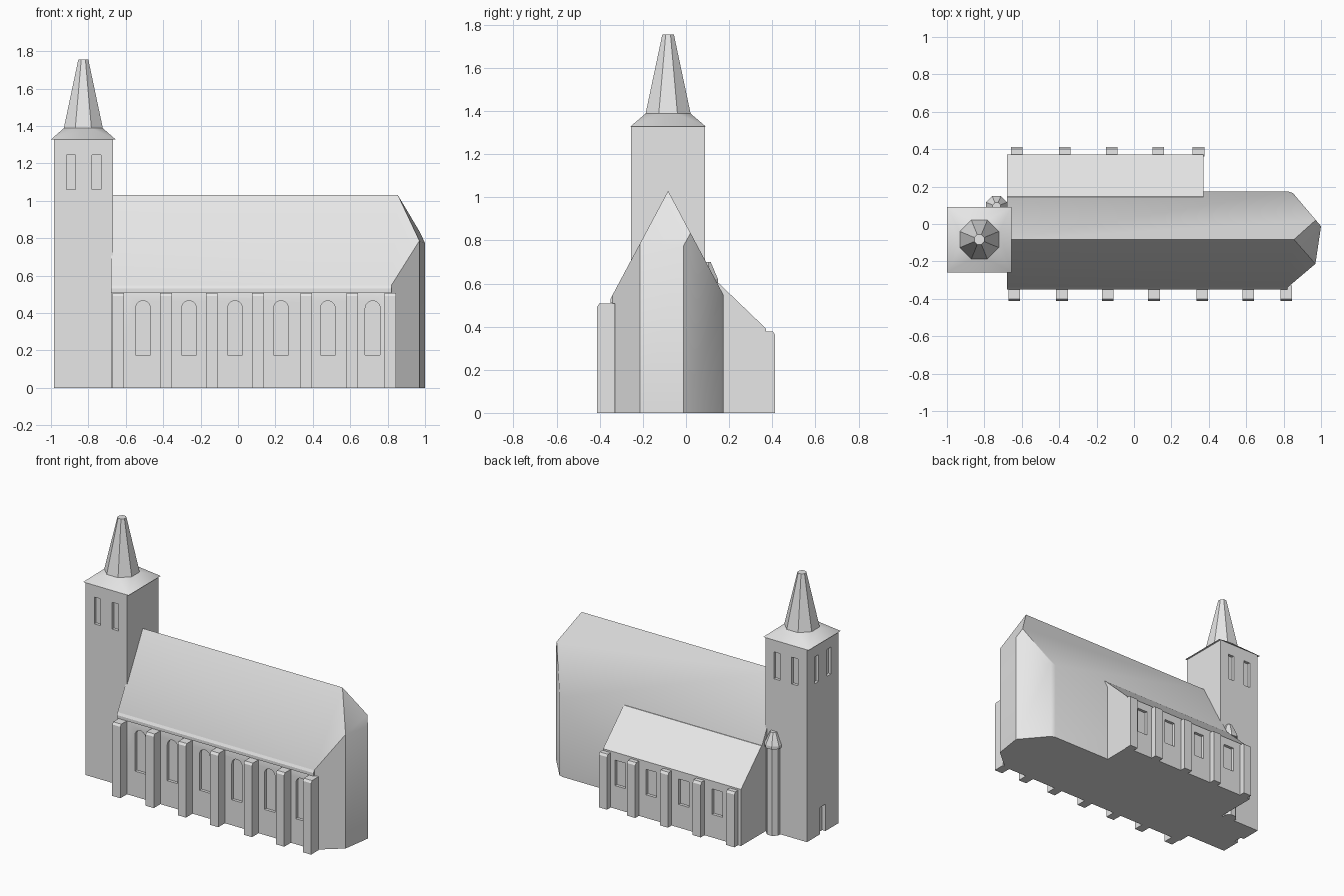
import bpy, bmesh, math
from mathutils import Vector

if "Cube" in bpy.data.objects:
    bpy.data.objects.remove(bpy.data.objects["Cube"])

stone = bpy.data.materials.new("light_stone")
stone.diffuse_color = (0.8, 0.8, 0.8, 1)
stone.use_nodes = True
stone.node_tree.nodes["Principled BSDF"].inputs["Base Color"].default_value = stone.diffuse_color


def finish(name, bm, smooth=None):
    """Turn a bmesh into a named object."""
    bmesh.ops.remove_doubles(bm, verts=bm.verts, dist=1e-5)
    bmesh.ops.recalc_face_normals(bm, faces=bm.faces)
    me = bpy.data.meshes.new(name)
    bm.to_mesh(me)
    bm.free()
    me.materials.append(stone)
    ob = bpy.data.objects.new(name, me)
    bpy.context.collection.objects.link(ob)
    if smooth:
        smooth_by_angle(ob, smooth)
    return ob


def smooth_by_angle(ob, angle):
    bpy.ops.object.select_all(action='DESELECT')
    ob.select_set(True)
    bpy.context.view_layer.objects.active = ob
    bpy.ops.object.shade_smooth_by_angle(angle=math.radians(angle))


def loft(bm, *rings):
    """Bridge rings of equal length and cap both ends."""
    rows = [[bm.verts.new(p) for p in r] for r in rings]
    n = len(rows[0])
    for a, b in zip(rows, rows[1:]):
        for i in range(n):
            j = (i + 1) % n
            bm.faces.new((a[i], a[j], b[j], b[i]))
    bm.faces.new(rows[0][::-1])
    bm.faces.new(rows[-1])


def prism_x(bm, profile, x0, x1):
    """Extrude a (y, z) profile along x."""
    loft(bm, [(x0, y, z) for y, z in profile], [(x1, y, z) for y, z in profile])


def prism_y(bm, profile, y0, y1):
    """Extrude an (x, z) profile along y."""
    loft(bm, [(x, y0, z) for x, z in profile], [(x, y1, z) for x, z in profile])


def rect(a0, a1, b0, b1):
    return [(a0, b0), (a1, b0), (a1, b1), (a0, b1)]


def octagon(cx, cy, r, z):
    return [(cx + r * math.cos(math.radians(22.5 + 45 * i)),
             cy + r * math.sin(math.radians(22.5 + 45 * i)), z) for i in range(8)]


def carve(ob, bm):
    """Cut the recesses in bm out of ob."""
    cutter = finish("cutter", bm)
    cutter.hide_render = True
    mod = ob.modifiers.new("recesses", 'BOOLEAN')
    mod.operation = 'DIFFERENCE'
    mod.solver = 'EXACT'
    mod.object = cutter
    bpy.ops.object.select_all(action='DESELECT')
    bpy.context.view_layer.objects.active = ob
    ob.select_set(True)
    bpy.ops.object.modifier_apply(modifier=mod.name)
    bpy.data.objects.remove(cutter)


# Nave with angled east end: footprint prism trimmed by the roof planes
foot = [(-0.68, -0.34), (0.82, -0.34), (0.97, -0.213), (1.0, -0.012),
        (0.85, 0.165), (0.82, 0.175), (-0.68, 0.175)]
bm = bmesh.new()
loft(bm, [(x, y, 0) for x, y in foot], [(x, y, 1.2) for x, y in foot])
ridge = Vector((0.855, -0.083, 1.03))
hip = (Vector((0.97, -0.213, 0.786)) - ridge).cross(Vector((0.97, 0.02, 0.837)) - ridge)
for normal in (Vector((0, -1.875, 1)), Vector((0, 1.88, 1)), hip):
    cut = bmesh.ops.bisect_plane(bm, geom=bm.verts[:] + bm.edges[:] + bm.faces[:], dist=1e-6,
                                 plane_co=ridge, plane_no=normal, clear_outer=True)
    edges = [e for e in cut["geom_cut"] if isinstance(e, bmesh.types.BMEdge)]
    bmesh.ops.holes_fill(bm, edges=edges)
nave = finish("nave", bm)

# Arched south windows
bm = bmesh.new()
for cx in (-0.508, -0.262, -0.016, 0.23, 0.48, 0.72):
    arch = [(cx + 0.04 * math.cos(math.pi * i / 10), 0.425 + 0.04 * math.sin(math.pi * i / 10))
            for i in range(11)]
    prism_y(bm, [(cx - 0.04, 0.176), (cx + 0.04, 0.176)] + arch, -0.4, -0.32)
carve(nave, bm)
smooth_by_angle(nave, 35)

# South eave strip
bm = bmesh.new()
prism_x(bm, [(-0.335, 0.51), (-0.349, 0.51), (-0.349, 0.531), (-0.335, 0.557)], -0.68, 0.82)
finish("nave_eave", bm)

# North aisle with lean-to roof and square windows
bm = bmesh.new()
prism_x(bm, [(0.1, 0), (0.372, 0), (0.372, 0.39), (0.148, 0.605), (0.1, 0.605)], -0.68, 0.372)
aisle = finish("north_aisle", bm)
bm = bmesh.new()
for cx in (-0.5, -0.245, 0.005, 0.24):
    prism_y(bm, rect(cx - 0.04, cx + 0.04, 0.16, 0.335), 0.352, 0.45)
carve(aisle, bm)


# Buttresses
def buttresses(name, centres, side, inner, height):
    bm = bmesh.new()
    for cx in centres:
        prof = [(inner, 0), (0.412, 0), (0.412, height - 0.015), (0.402, height), (inner, height)]
        prism_x(bm, [(side * y, z) for y, z in prof], cx - 0.031, cx + 0.031)
    finish(name, bm)


buttresses("south_buttresses", (-0.64, -0.385, -0.14, 0.107, 0.364, 0.61, 0.815), -1, 0.33, 0.507)
buttresses("north_buttresses", (-0.626, -0.37, -0.12, 0.13, 0.345), 1, 0.36, 0.378)

# Tower body, with paired belfry windows on three sides and a west door
bm = bmesh.new()
prism_x(bm, rect(-0.255, 0.089, 0, 1.33), -0.985, -0.668)
tower = finish("tower", bm)
bm = bmesh.new()
for cx in (-0.893, -0.757):
    slot = rect(cx - 0.024, cx + 0.024, 1.06, 1.245)
    prism_y(bm, slot, -0.3, -0.235)
    prism_y(bm, slot, 0.069, 0.12)
for cy in (-0.151, -0.015):
    prism_x(bm, rect(cy - 0.024, cy + 0.024, 1.06, 1.245), -1.05, -0.965)
prism_x(bm, rect(-0.113, -0.053, -0.05, 0.185), -1.05, -0.96)
carve(tower, bm)

# Low tower roof: square eave rising to an octagon
SX, SY = -0.827, -0.083
bm = bmesh.new()
eave = []
for sx, sy in ((1, 1), (1, 1), (-1, 1), (-1, 1), (-1, -1), (-1, -1), (1, -1), (1, -1)):
    eave.append((SX + sx * 0.173, SY + sy * 0.175, 1.328))
lower = [bm.verts.new(eave[i]) for i in (0, 2, 4, 6)]
upper = [bm.verts.new(p) for p in octagon(SX, SY, 0.113, 1.388)]
for k in range(4):
    bm.faces.new((lower[k], upper[2 * k + 1], upper[2 * k]))
    bm.faces.new((lower[k], lower[(k + 1) % 4], upper[(2 * k + 2) % 8], upper[2 * k + 1]))
bm.faces.new(lower[::-1])
bm.faces.new(upper)
finish("tower_roof", bm, 35)

# Octagonal spire with blunt tip
bm = bmesh.new()
loft(bm, octagon(SX, SY, 0.113, 1.388), octagon(SX, SY, 0.029, 1.755))
finish("spire", bm)

# Stair turret in the corner between tower and aisle
TX, TY = -0.735, 0.093
bm = bmesh.new()
loft(bm, octagon(TX, TY, 0.05, 0), octagon(TX, TY, 0.05, 0.6))
finish("stair_turret", bm)
bm = bmesh.new()
loft(bm, octagon(TX, TY, 0.06, 0.6), octagon(TX, TY, 0.06, 0.62), octagon(TX, TY, 0.023, 0.7))
finish("stair_turret_roof", bm)
